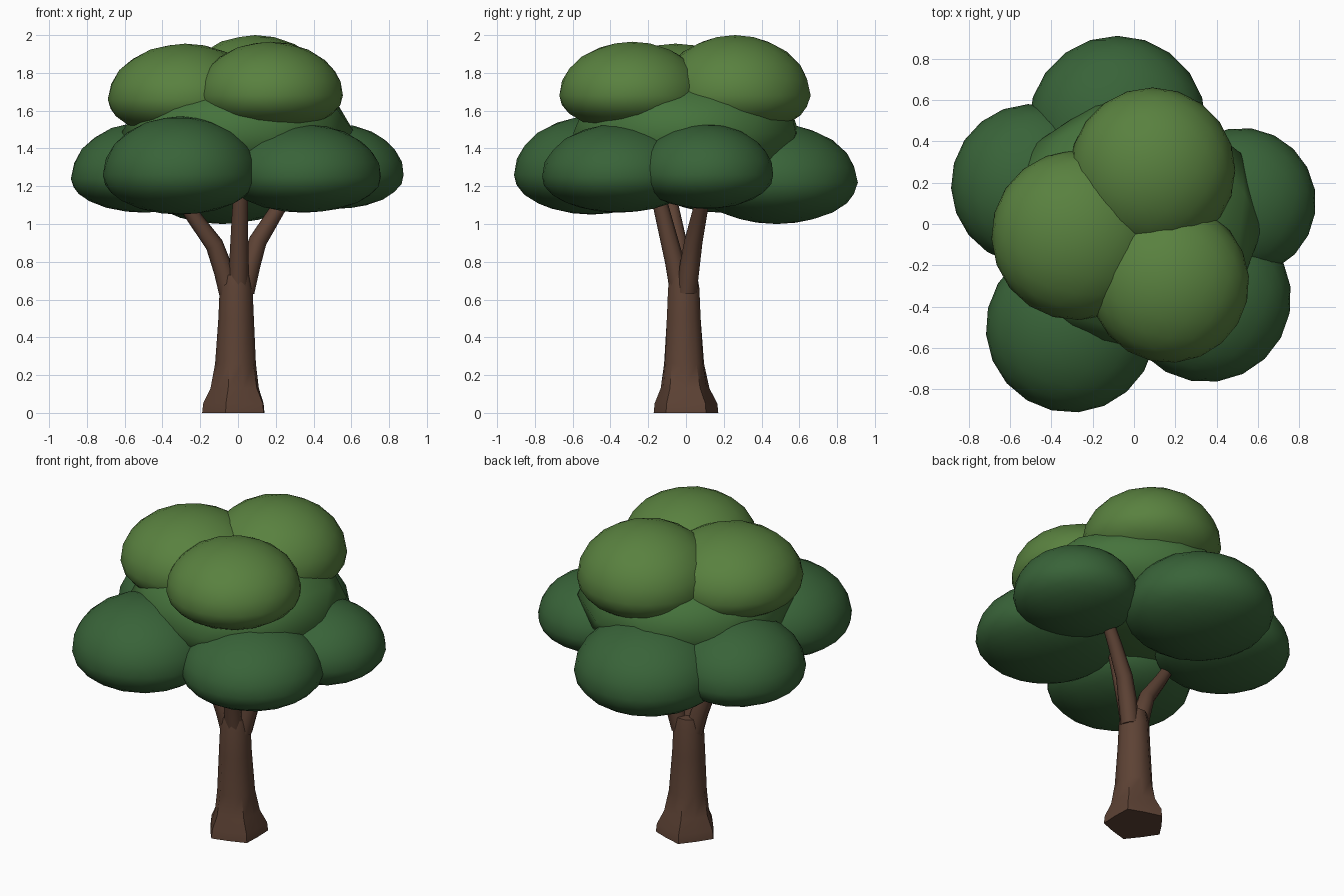
import bpy, bmesh
from math import sin, cos, pi, radians
from mathutils import Vector

if "Cube" in bpy.data.objects:
    bpy.data.objects.remove(bpy.data.objects["Cube"])


def material(name, rgb):
    m = bpy.data.materials.new(name)
    m.diffuse_color = (*rgb, 1)
    m.use_nodes = True
    m.node_tree.nodes["Principled BSDF"].inputs["Base Color"].default_value = m.diffuse_color
    return m


BARK = material("bark", (0.11, 0.055, 0.035))
DARK = material("leaf_dark", (0.04, 0.125, 0.04))
MID = material("leaf_mid", (0.06, 0.17, 0.045))
LIGHT = material("leaf_light", (0.10, 0.22, 0.05))


def finish(bm, name, mat, angle):
    bmesh.ops.recalc_face_normals(bm, faces=bm.faces[:])
    me = bpy.data.meshes.new(name)
    bm.to_mesh(me)
    bm.free()
    me.materials.append(mat)
    ob = bpy.data.objects.new(name, me)
    bpy.context.collection.objects.link(ob)
    bpy.ops.object.select_all(action='DESELECT')
    ob.select_set(True)
    bpy.context.view_layer.objects.active = ob
    bpy.ops.object.shade_smooth_by_angle(angle=radians(angle))


def blob(name, mat, center, r, up, down, detail=3, yaw=0):
    """Leaf clump: icosphere with a flatter underside."""
    bm = bmesh.new()
    bmesh.ops.create_icosphere(bm, subdivisions=detail, radius=1)
    c, s = cos(yaw), sin(yaw)
    for v in bm.verts:
        x, y, z = v.co
        v.co = Vector(center) + Vector(((x * c - y * s) * r, (x * s + y * c) * r,
                                        z * (up if z > 0 else down)))
    finish(bm, name, mat, 60)


def tube(name, path, sides, lobes=None, level=False):
    """Tapered tube through (x, y, z, radius) points, optionally lobed per ring."""
    bm = bmesh.new()
    pts = [Vector(p[:3]) for p in path]
    rings = []
    for i, p in enumerate(pts):
        d = pts[min(i + 1, len(pts) - 1)] - pts[max(i - 1, 0)]
        q = Vector((0, 0, 1)).rotation_difference(d)
        ring = []
        for k in range(sides):
            a = 2 * pi * k / sides
            r = path[i][3] * (1 + (lobes[i] * cos(5 * (a - pi)) if lobes else 0))
            o = Vector((cos(a) * r, sin(a) * r, 0))
            ring.append(bm.verts.new(p + (o if level else q @ o)))
        rings.append(ring)
    for a, b in zip(rings, rings[1:]):
        for k in range(sides):
            n = (k + 1) % sides
            bm.faces.new((a[k], a[n], b[n], b[k]))
    bm.faces.new(rings[0])
    bm.faces.new(rings[-1])
    finish(bm, name, BARK, 50)


# Trunk with flared, lobed root base
tube("trunk", [(-0.01, 0, 0, 0.165), (-0.01, 0, 0.05, 0.16), (-0.01, -0.005, 0.13, 0.128),
               (-0.01, -0.01, 0.26, 0.108), (-0.01, -0.012, 0.5, 0.094),
               (-0.01, -0.012, 0.66, 0.087), (-0.01, -0.012, 0.73, 0.075)],
     10, [0.09, 0.09, 0.06, 0.03, 0, 0, 0], level=True)

# Three branches running up into the crown
tube("left_branch", [(-0.045, -0.015, 0.62, 0.052), (-0.075, -0.025, 0.75, 0.053),
                     (-0.125, -0.04, 0.89, 0.048), (-0.25, -0.07, 1.06, 0.039),
                     (-0.36, -0.1, 1.22, 0.032)], 8)
tube("front_branch", [(0.0, -0.03, 0.64, 0.055), (0.005, -0.06, 0.8, 0.051),
                      (0.01, -0.125, 1.06, 0.042), (0.02, -0.18, 1.28, 0.034)], 8)
tube("right_branch", [(0.035, 0.005, 0.64, 0.052), (0.065, 0.02, 0.78, 0.053),
                      (0.105, 0.04, 0.91, 0.048), (0.205, 0.075, 1.07, 0.04),
                      (0.32, 0.11, 1.25, 0.032)], 8)

# Crown: coarse core, ring of five lower clumps, three upper clumps
blob("crown_core", MID, (0, 0, 1.48), 0.62, 0.32, 0.3, detail=2, yaw=0.27)
lower = [("back", (-0.08, 0.48, 1.22), 0.43, 0.31, 0.22),
         ("left", (-0.495, 0.19, 1.24), 0.39, 0.30, 0.18),
         ("front_left", (-0.305, -0.5, 1.26), 0.412, 0.31, 0.21),
         ("front_right", (0.35, -0.355, 1.25), 0.41, 0.28, 0.19),
         ("right", (0.52, 0.105, 1.26), 0.36, 0.27, 0.18)]
upper = [("back", (0.09, 0.26, 1.68), 0.40, 0.32, 0.21),
         ("left", (-0.28, -0.055, 1.66), 0.41, 0.295, 0.20),
         ("front_right", (0.17, -0.285, 1.68), 0.387, 0.285, 0.19)]
for level, mat, clumps in (("lower", DARK, lower), ("upper", LIGHT, upper)):
    for i, (name, c, r, up, down) in enumerate(clumps):
        blob(f"{level}_{name}_clump", mat, c, r, up, down, yaw=i * 1.3)
